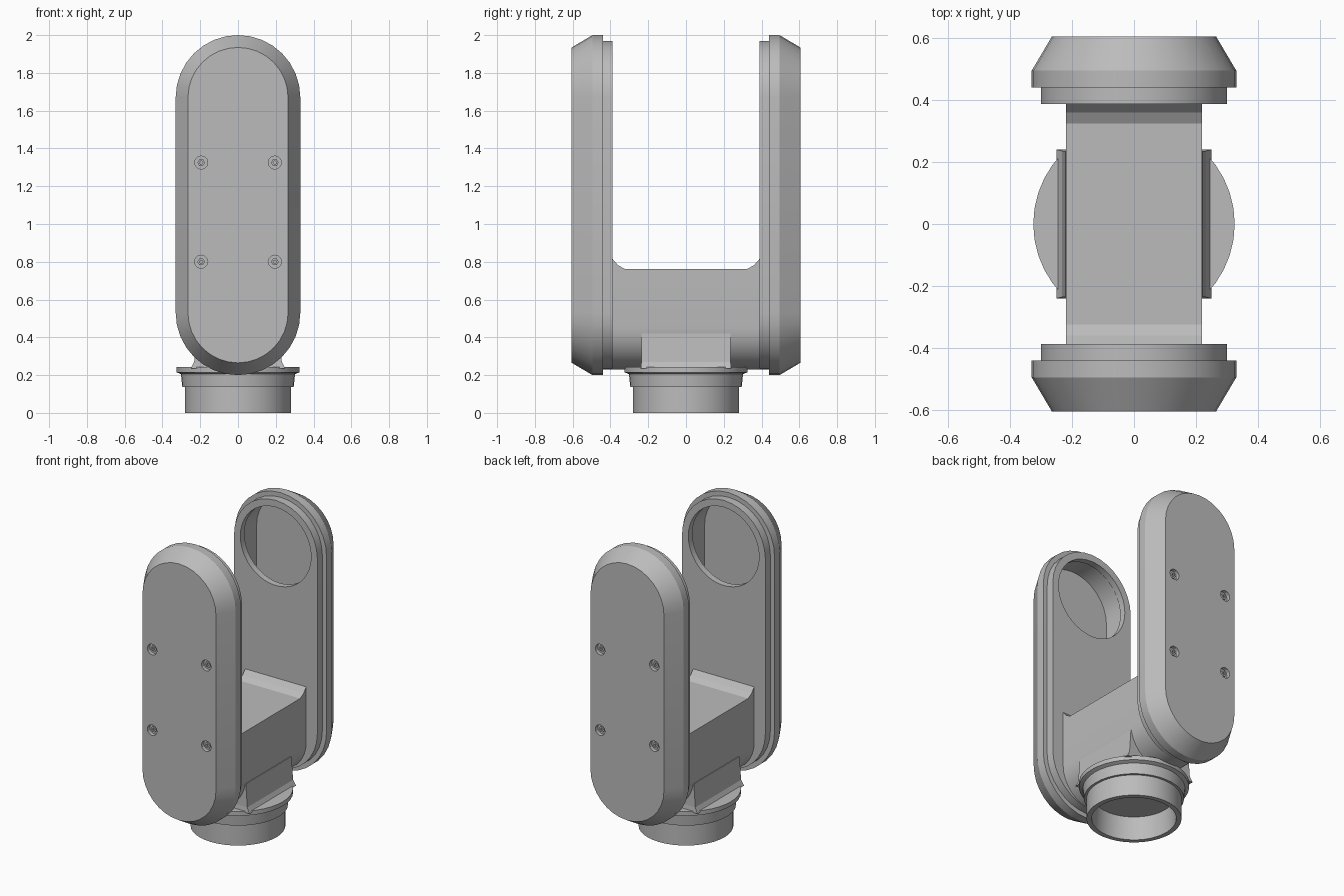
import bpy, bmesh, math

if "Cube" in bpy.data.objects:
    bpy.data.objects.remove(bpy.data.objects["Cube"])

grey = bpy.data.materials.new("mid_grey")
grey.diffuse_color = (0.5, 0.5, 0.5, 1)
grey.use_nodes = True
grey.node_tree.nodes["Principled BSDF"].inputs["Base Color"].default_value = grey.diffuse_color


def loft(name, rings):
    """Skin a list of equal-length point rings and cap both ends."""
    bm = bmesh.new()
    vs = [[bm.verts.new(p) for p in r] for r in rings]
    n = len(vs[0])
    for a, b in zip(vs, vs[1:]):
        for i in range(n):
            j = (i + 1) % n
            bm.faces.new((a[i], a[j], b[j], b[i]))
    bm.faces.new(vs[0])
    bm.faces.new(vs[-1])
    bmesh.ops.recalc_face_normals(bm, faces=bm.faces)
    me = bpy.data.meshes.new(name)
    bm.to_mesh(me)
    bm.free()
    ob = bpy.data.objects.new(name, me)
    bpy.context.collection.objects.link(ob)
    me.materials.append(grey)
    return ob


def activate(ob):
    bpy.ops.object.select_all(action='DESELECT')
    ob.select_set(True)
    bpy.context.view_layer.objects.active = ob


def smooth(ob, angle=25):
    activate(ob)
    bpy.ops.object.shade_smooth_by_angle(angle=math.radians(angle))


def cut(ob, cutter):
    activate(ob)
    m = ob.modifiers.new("cut", 'BOOLEAN')
    m.operation, m.solver, m.object = 'DIFFERENCE', 'EXACT', cutter
    bpy.ops.object.modifier_apply(modifier=m.name)
    bpy.data.objects.remove(cutter)


def stadium(r, y, lo=0.53, hi=1.67, n=16):
    """Upright slot outline in the plane y."""
    pts = []
    for start, zc in ((0, hi), (math.pi, lo)):
        for i in range(n + 1):
            a = start + math.pi * i / n
            pts.append((r * math.cos(a), y, zc + r * math.sin(a)))
    return pts


def ring_y(r, x, y, z, n):
    return [(x + r * math.cos(2 * math.pi * i / n), y,
             z + r * math.sin(2 * math.pi * i / n)) for i in range(n)]


def ring_z(r, z, n=40):
    return [(r * math.cos(2 * math.pi * i / n),
             r * math.sin(2 * math.pi * i / n), z) for i in range(n)]


screws = [(x, z) for x in (-0.195, 0.195) for z in (0.8, 1.325)]

# Two hollow upright arms, mirrored front to back
for s, side in ((-1, "front"), (1, "back")):
    arm = loft(side + "_arm", [stadium(r, s * y) for r, y in (
        (0.265, 0.605), (0.33, 0.495), (0.33, 0.44),
        (0.30, 0.44), (0.30, 0.388))])
    # Inner cavity, seen through the round opening
    cut(arm, loft("cavity_cutter", [stadium(0.262, s * 0.43), stadium(0.262, s * 0.565)]))
    cut(arm, loft("opening_cutter", [ring_y(0.255, 0, s * y, 1.67, 40) for y in (0.35, 0.46)]))
    for x, z in screws:
        # Screw recess with a small socket head
        cut(arm, loft("screw_cutter", [ring_y(0.035, x, s * y, z, 12) for y in (0.58, 0.65)]))
        loft(side + "_screw", [ring_y(r, x, s * y, z, 6)
                               for r, y in ((0.02, 0.575), (0.02, 0.59), (0.009, 0.59), (0.009, 0.582))])
    smooth(arm)

    # Sloped fillet between crossbar and arm
    loft(side + "_fillet", [[(x, s * y, z) for y, z in (
        (0.325, 0.755), (0.325, 0.762), (0.36, 0.782), (0.389, 0.815), (0.389, 0.755))]
        for x in (-0.22, 0.22)])

# Crossbar with flat top and rounded underside
under = [(0.22 * math.cos(math.pi * (1 + i / 16)),
          0.45 + 0.22 * math.sin(math.pi * (1 + i / 16))) for i in range(17)]
outline = [(0.22, 0.762), (-0.22, 0.762)] + under
bar = loft("crossbar", [[(x, y, z) for x, z in outline] for y in (-0.4, 0.4)])
smooth(bar)

# Flared block joining the crossbar to the base
loft("neck_block", [[(a * x, b * y, z) for a, b in ((-1, -1), (1, -1), (1, 1), (-1, 1))]
                    for x, y, z in ((0.25, 0.24, 0.235), (0.232, 0.236, 0.27), (0.221, 0.235, 0.42))])

# Turned base socket with flange, open underneath
base = loft("base_socket", [ring_z(r, z) for r, z in (
    (0.24, 0.15), (0.25, 0.0), (0.28, 0.0), (0.28, 0.137), (0.295, 0.137),
    (0.302, 0.205), (0.325, 0.215), (0.325, 0.243))])
smooth(base)
